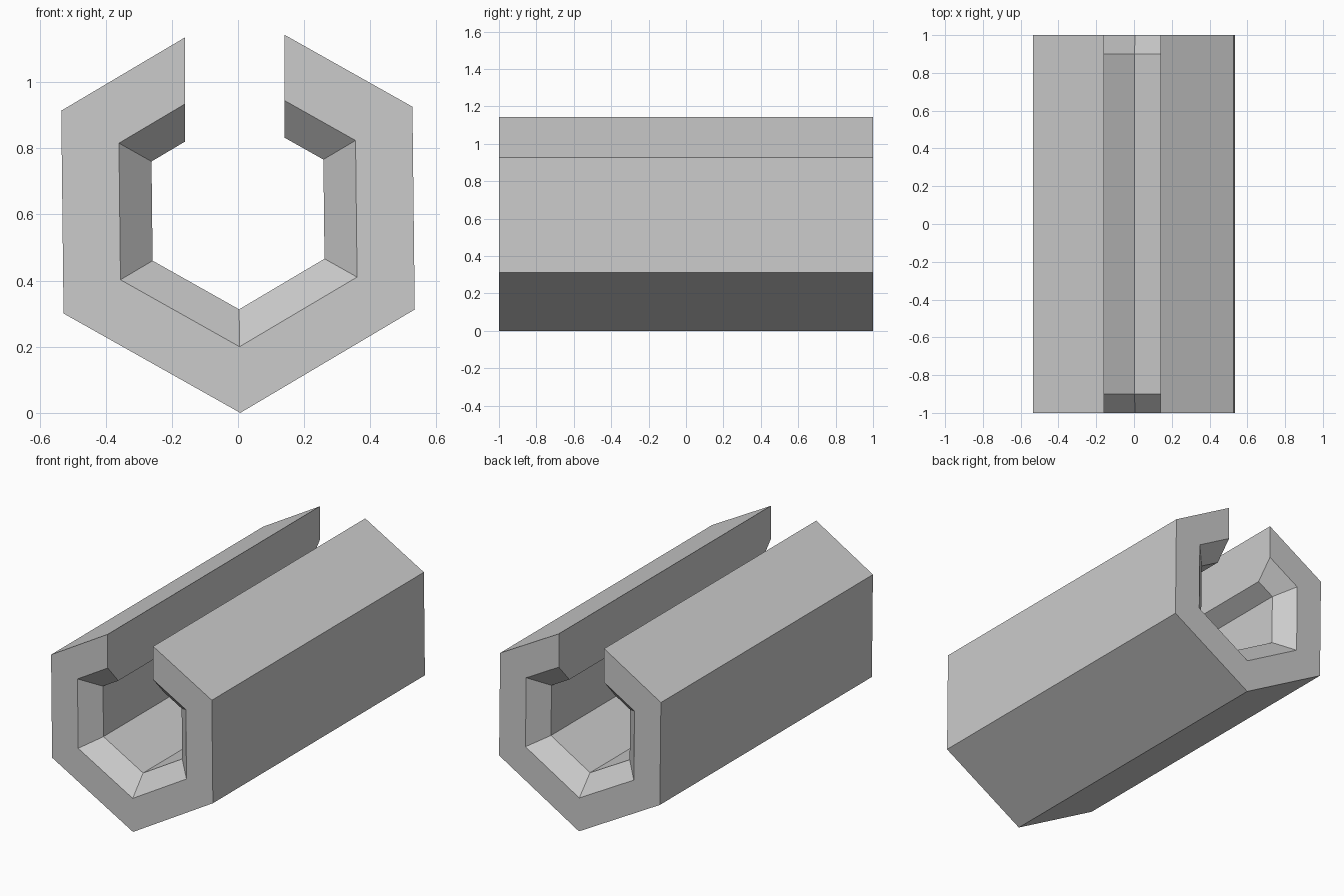
import bpy
import bmesh
from math import radians, sin, cos

cube = bpy.data.objects.get("Cube")
if cube:
    bpy.data.objects.remove(cube, do_unlink=True)

CENTRE_Z = 0.613
TILT = 0.65
SLOT_LEFT, SLOT_RIGHT = 0.14, -0.16
HALF_LENGTH, THROAT_END = 1.0, 0.9
OUTER, MOUTH, THROAT = 0.613, 0.413, 0.3


def corner(radius, degrees):
    a = radians(degrees + TILT)
    return radius * cos(a), CENTRE_Z + radius * sin(a)


def cut_at(p, q, x):
    t = (x - p[0]) / (q[0] - p[0])
    return x, p[1] + t * (q[1] - p[1])


def open_hexagon(radius):
    """Hexagon profile with its top corner cut away by the slot."""
    top = corner(radius, 90)
    pts = [corner(radius, 150 + 60 * i) for i in range(5)]
    return [cut_at(pts[0], top, SLOT_RIGHT)] + pts + [cut_at(pts[-1], top, SLOT_LEFT)]


# Closed loop of rings: outside wall, front rim, funnel, throat, funnel, back rim
rings = [(OUTER, -HALF_LENGTH), (MOUTH, -HALF_LENGTH), (THROAT, -THROAT_END),
         (THROAT, THROAT_END), (MOUTH, HALF_LENGTH), (OUTER, HALF_LENGTH)]

bm = bmesh.new()
loops = [[bm.verts.new((x, y, z)) for x, z in open_hexagon(r)] for r, y in rings]
for a, b in zip(loops, loops[1:] + loops[:1]):
    for i in range(len(a) - 1):
        bm.faces.new((a[i], a[i + 1], b[i + 1], b[i]))

# Flat walls on both sides of the slot
for end in (0, -1):
    bm.faces.new([ring[end] for ring in loops])
bmesh.ops.recalc_face_normals(bm, faces=bm.faces)

mesh = bpy.data.meshes.new("slotted_hex_channel")
bm.to_mesh(mesh)
bm.free()

grey = bpy.data.materials.new("light_grey")
grey.use_nodes = True
colour = (0.6, 0.6, 0.6, 1)
grey.diffuse_color = colour
grey.node_tree.nodes["Principled BSDF"].inputs["Base Color"].default_value = colour
mesh.materials.append(grey)

channel = bpy.data.objects.new("slotted_hex_channel", mesh)
bpy.context.collection.objects.link(channel)
